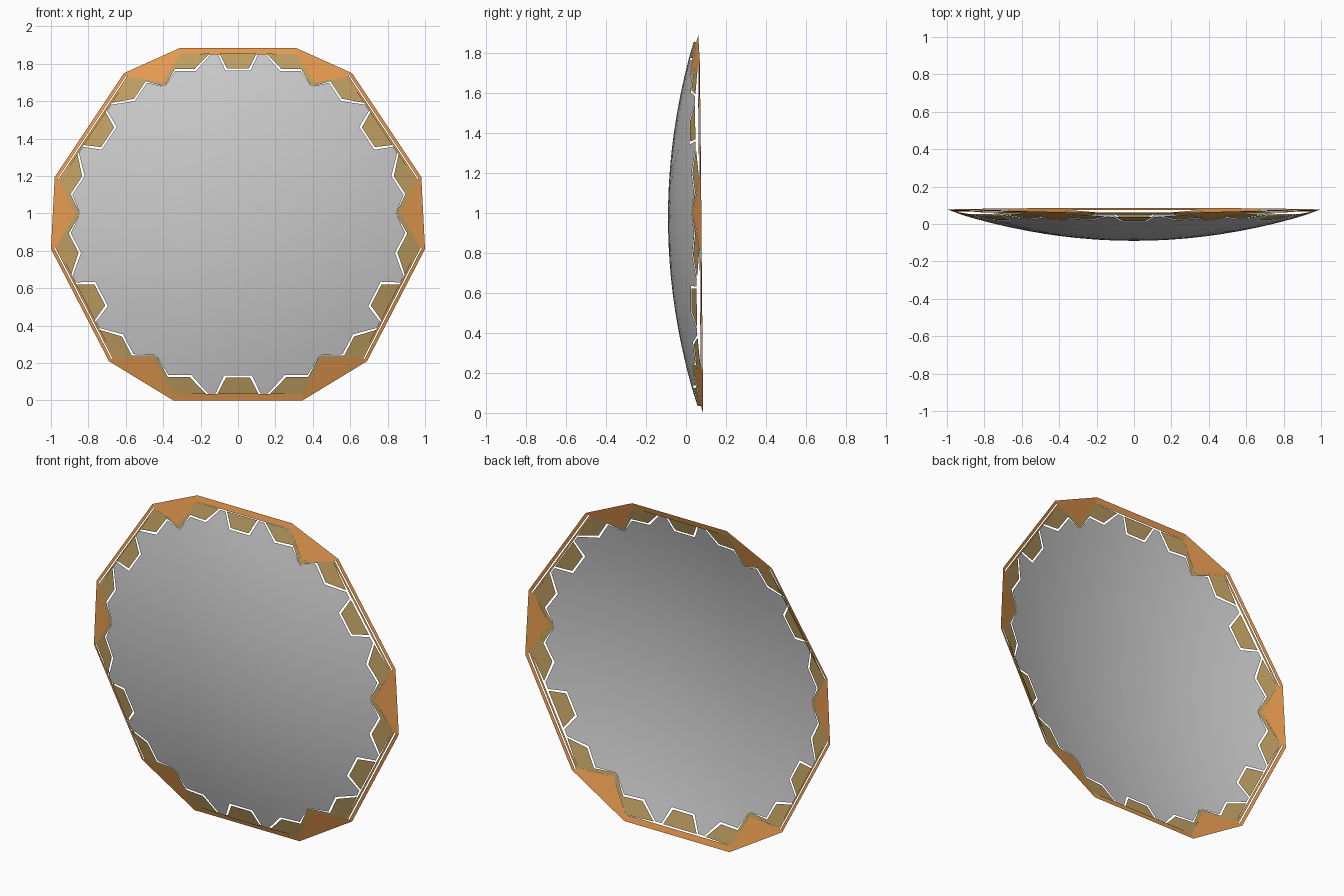
import bpy, math
from mathutils import Vector as V

if "Cube" in bpy.data.objects:
    bpy.data.objects.remove(bpy.data.objects["Cube"])

# Truncated hexagon outline, right half, counter-clockwise seen from the front (x, z)
half = [(0.345, 0), (0.69, 0.21), (1.0, 0.81), (0.98, 1.195), (0.61, 1.75), (0.31, 1.885)]
outline = [V(p) for p in half] + [V((-x, z)) for x, z in reversed(half)]
apexes = [V((0.45, 0.22)), V((0.87, 1.0)), V((0.405, 1.70))]
apexes += [V((-p.x, p.y)) for p in reversed(apexes)]
CENTER = V((0, 0.955))
BAND = 0.034


def on_dome(p, lift=0.0):
    """Place a front-view point on the shallow dome."""
    return (p.x, -0.09 + 0.1637 * (p.x ** 2 + (p.y - 0.975) ** 2) + lift, p.y)


def make(name, polys, mat=None, lift=0.0, smooth=False):
    verts, faces = [], []
    for poly in polys:
        faces.append(range(len(verts), len(verts) + len(poly)))
        verts += [on_dome(p, lift) for p in poly]
    me = bpy.data.meshes.new(name)
    me.from_pydata(verts, [], [list(f) for f in faces])
    me.validate()
    ob = bpy.data.objects.new(name, me)
    bpy.context.collection.objects.link(ob)
    if mat:
        me.materials.append(mat)
    return ob


def material(name, color):
    m = bpy.data.materials.new(name)
    m.diffuse_color = (*color, 1)
    m.use_nodes = True
    m.node_tree.nodes["Principled BSDF"].inputs["Base Color"].default_value = m.diffuse_color
    return m


orange = material("orange", (0.80, 0.33, 0.08))
tan = material("tan", (0.52, 0.35, 0.12))


class Side:
    """Local frame of one long side: s along from the middle, d depth inward."""
    def __init__(self, a, b):
        self.a, self.b, self.mid = a, b, (a + b) / 2
        self.t = (b - a).normalized()
        self.n = V((-self.t.y, self.t.x))
        self.h = (b - a).length / 2
        self.f = self.h / 0.345

    def at(self, s, d):
        return self.mid + self.t * s * self.f + self.n * d * self.f

    def strip(self, d0, d1):
        return [self.mid + self.t * s * self.h + self.n * d
                for s, d in ((-1, d0), (1, d0), (1, d1), (-1, d1))]


# Sides start with the bottom one; the corner after side i uses apex i
sides = [Side(outline[2 * i - 1], outline[2 * i]) for i in range(6)]
inner_apexes = [p + (CENTER - p).normalized() * 0.025 for p in apexes]

# Rim strips, slit along the four sloping sides
rim = []
for side in sides:
    if abs(side.t.y) > 0.1:
        rim += [side.strip(0, 0.017), side.strip(0.024, BAND)]
    else:
        rim.append(side.strip(0, BAND))
make("rim", rim, orange)

# Corner plates, each split around its inward point, and the tan edging below
plates, edging, tiles = [], [], []
for i, side in enumerate(sides):
    nxt = sides[(i + 1) % 6]
    apex, inner = apexes[i], inner_apexes[i]
    a, b = side.b, nxt.a
    a_in, b_in = a + side.n * BAND, b + nxt.n * BAND
    plates += [[a, b, apex], [a, apex, a_in], [b, b_in, apex]]
    edge_a, edge_b = a_in.lerp(apex, 0.47), b_in.lerp(apex, 0.47)
    out_a, out_b = side.at(0.375, 0.125), nxt.at(-0.375, 0.125)
    edging += [[out_a, edge_a, apex, inner], [inner, apex, edge_b, out_b]]
    # Tan tiles: a middle trapezoid and one running under each corner plate
    tiles.append([side.at(*p) for p in ((-.11, .034), (.11, .034), (.065, .122), (-.065, .122))])
    tiles.append([side.at(.17, .034), a_in, edge_a, out_a, side.at(.258, .125)])
    tiles.append([nxt.at(-.17, .034), nxt.at(-.258, .125), out_b, edge_b, b_in])
make("corner_plates", plates, orange)
make("corner_edging", edging, tan)
make("edge_tiles", tiles, tan)

# Grey dish with notched edge, filled with concentric rings
tooth = [(.075, .133), (.12, .037), (.16, .037), (.25, .136), (.372, .136)]
profile = [(-s, d) for s, d in reversed(tooth)] + tooth
edge = []
for side, inner in zip(sides, inner_apexes):
    edge += [side.at(s, d) for s, d in profile] + [inner]
RINGS, n = 9, len(edge)
verts = [on_dome(CENTER)]
for r in range(1, RINGS + 1):
    verts += [on_dome(CENTER.lerp(p, r / RINGS)) for p in edge]
faces = [(0, 1 + j, 1 + (j + 1) % n) for j in range(n)]
for r in range(RINGS - 1):
    o = 1 + r * n
    for j in range(n):
        k = (j + 1) % n
        faces.append((o + j, o + n + j, o + n + k, o + k))
me = bpy.data.meshes.new("dish")
me.from_pydata(verts, [], faces)
me.shade_smooth()
dish = bpy.data.objects.new("dish", me)
bpy.context.collection.objects.link(dish)
